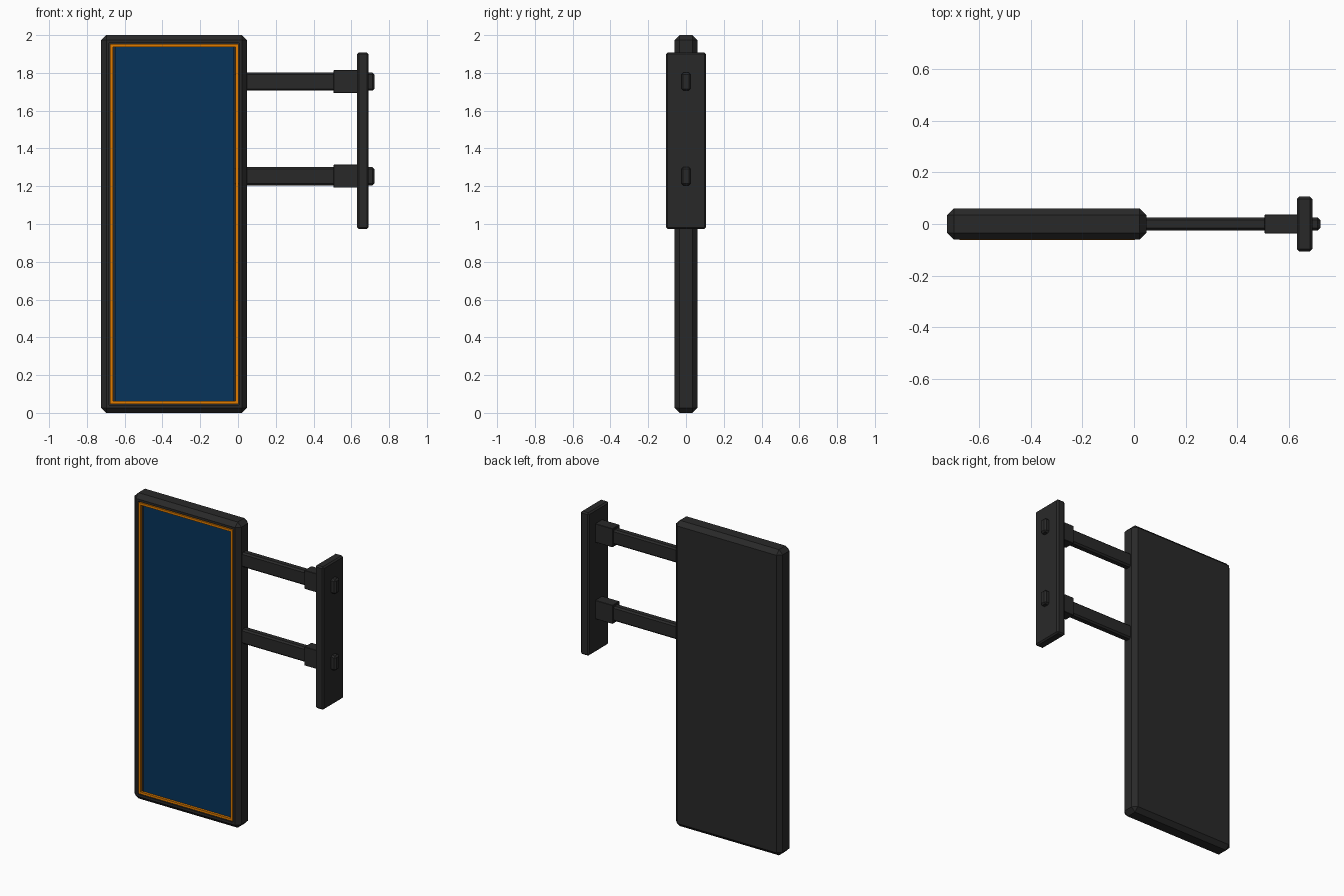
import bpy, bmesh
from mathutils import Vector

if "Cube" in bpy.data.objects:
    bpy.data.objects.remove(bpy.data.objects["Cube"])


def material(name, rgb):
    m = bpy.data.materials.new(name)
    m.diffuse_color = (*rgb, 1)
    m.use_nodes = True
    m.node_tree.nodes["Principled BSDF"].inputs["Base Color"].default_value = m.diffuse_color
    return m


DARK = material("charcoal metal", (0.022, 0.022, 0.022))
ORANGE = material("orange trim", (0.75, 0.2, 0.0))
BLUE = material("blue screen", (0.002, 0.034, 0.105))


def chamfered_box(lo, hi, chamfer=0):
    lo, hi = Vector(lo), Vector(hi)
    bm = bmesh.new()
    bmesh.ops.create_cube(bm, size=1)
    for v in bm.verts:
        v.co = (lo + hi) / 2 + v.co * (hi - lo)
    if chamfer:
        bmesh.ops.bevel(bm, geom=bm.edges[:], offset=chamfer, segments=1,
                        affect='EDGES', profile=0.5)
    bmesh.ops.recalc_face_normals(bm, faces=bm.faces[:])
    bm.normal_update()
    return bm


def finish(bm, name, mat=DARK):
    me = bpy.data.meshes.new(name)
    bm.to_mesh(me)
    bm.free()
    me.materials.append(mat)
    ob = bpy.data.objects.new(name, me)
    bpy.context.collection.objects.link(ob)
    return ob


# Sign housing with a shallow recess in the front
bm = chamfered_box((-0.724, -0.061, 0), (0.048, 0.061, 2), 0.027)
front = min(bm.faces, key=lambda f: f.calc_center_median().y)
bmesh.ops.inset_individual(bm, faces=[front], thickness=0.021, depth=0)
bmesh.ops.inset_individual(bm, faces=[front], thickness=0, depth=-0.038)
finish(bm, "sign_housing")

# Orange trim: four bars lining the recess
X0, X1, Z0, Z1, W = -0.677, 0.003, 0.047, 1.953, 0.015
Y0, Y1 = -0.0615, -0.046
for name, x0, x1, z0, z1 in (("left_trim", X0, X0 + W, Z0, Z1),
                             ("right_trim", X1 - W, X1, Z0, Z1),
                             ("bottom_trim", X0 + W, X1 - W, Z0, Z0 + W),
                             ("top_trim", X0 + W, X1 - W, Z1 - W, Z1)):
    finish(chamfered_box((x0, Y0, z0), (x1, Y1, z1)), name, ORANGE)

# Blue screen plate, with a narrow gap at each side
finish(chamfered_box((X0 + W + 0.01, -0.045, Z0 + W - 0.003),
                     (X1 - W - 0.01, -0.02, Z1 - W + 0.003)), "screen", BLUE)

# Two support arms that pass through the wall plate, each with a collar
for label, z in (("upper", 1.754), ("lower", 1.253)):
    finish(chamfered_box((-0.025, -0.025, z - 0.048), (0.722, 0.025, z + 0.048), 0.01),
           label + "_arm")
    finish(chamfered_box((0.506, -0.036, z - 0.061), (0.64, 0.036, z + 0.061), 0.002),
           label + "_collar")

# Wall plate
finish(chamfered_box((0.631, -0.106, 0.973), (0.691, 0.106, 1.908), 0.009), "wall_plate")
